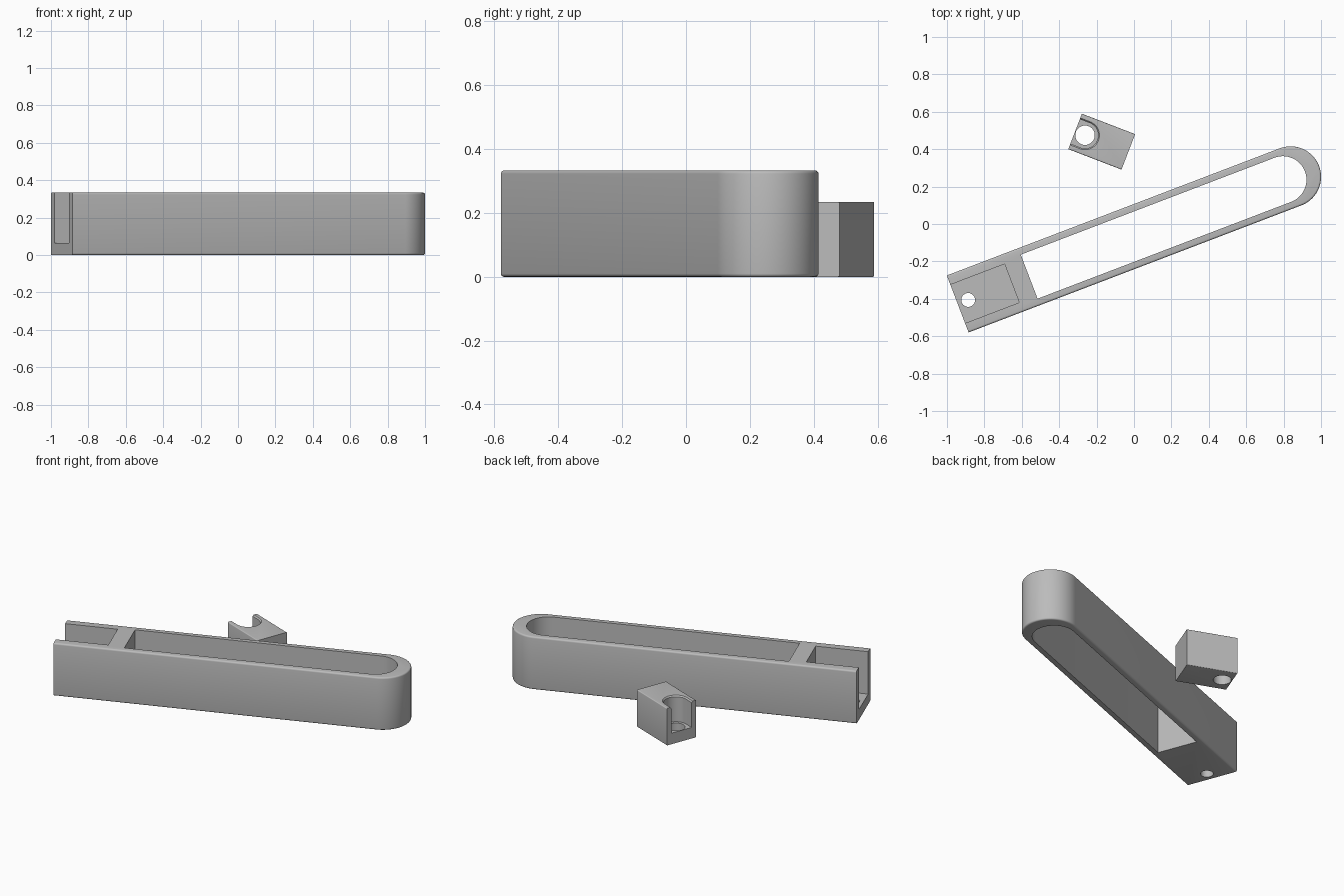
import bpy, bmesh, math
from mathutils import Matrix

if "Cube" in bpy.data.objects:
    bpy.data.objects.remove(bpy.data.objects["Cube"])

grey = bpy.data.materials.new("plain_grey")
grey.diffuse_color = (0.5, 0.5, 0.5, 1)
grey.use_nodes = True
grey.node_tree.nodes["Principled BSDF"].inputs["Base Color"].default_value = grey.diffuse_color


def outline(u0, u1, half, rounded):
    """Flat end at u0; square end at u1, or a semicircle centred on u1."""
    pts = [(u0, half), (u0, -half)]
    if rounded:
        n = 40
        for i in range(n + 1):
            a = -math.pi / 2 + math.pi * i / n
            pts.append((u1 + half * math.cos(a), half * math.sin(a)))
    else:
        pts += [(u1, -half), (u1, half)]
    return pts


def circle(u, r, n=40):
    return [(u + r * math.cos(math.tau * i / n), r * math.sin(math.tau * i / n)) for i in range(n)]


def loft(name, layers, place):
    """Join stacked (z, outline) layers into a closed solid."""
    bm = bmesh.new()
    rings = [[bm.verts.new((x, y, z)) for x, y in pts] for z, pts in layers]
    n = len(rings[0])
    bm.faces.new(rings[0])
    bm.faces.new(rings[-1])
    for a, b in zip(rings, rings[1:]):
        for i in range(n):
            bm.faces.new((a[i], a[(i + 1) % n], b[(i + 1) % n], b[i]))
    bmesh.ops.recalc_face_normals(bm, faces=bm.faces)
    me = bpy.data.meshes.new(name)
    bm.to_mesh(me)
    bm.free()
    me.materials.append(grey)
    ob = bpy.data.objects.new(name, me)
    ob.matrix_world = place
    bpy.context.collection.objects.link(ob)
    return ob


def soft_bar(u0, u1, half, height, rounded, e):
    """Layers of a bar whose long top and bottom edges are eased by e."""
    steps = [math.pi / 2 * i / 4 for i in range(5)]
    low = [(e - e * math.cos(t), half - e + e * math.sin(t)) for t in steps]
    prof = low + [(height - z, h) for z, h in reversed(low)]
    return [(z, outline(u0, u1, h, rounded)) for z, h in prof]


def cut(ob, cutters):
    bpy.ops.object.select_all(action='DESELECT')
    bpy.context.view_layer.objects.active = ob
    ob.select_set(True)
    for c in cutters:
        m = ob.modifiers.new("cut", 'BOOLEAN')
        m.operation, m.solver, m.object = 'DIFFERENCE', 'EXACT', c
        bpy.ops.object.modifier_apply(modifier=m.name)
    for c in cutters:
        bpy.data.objects.remove(c)
    bpy.ops.object.shade_smooth_by_angle(angle=math.radians(30))


# Long slotted arm, lying diagonally, with a pocket at its square end
arm_place = Matrix.Translation((-0.9425, -0.4275, 0)) @ Matrix.Rotation(math.radians(20.9), 4, 'Z')
arm = loft("slotted_arm", soft_bar(0, 1.905, 0.163, 0.333, True, 0.01), arm_place)
slot = outline(0.409, 1.861, 0.126, True)
pocket = outline(-0.1, 0.31, 0.11, False)
pin = circle(0.06, 0.037)
cut(arm, [
    loft("slot_cutter", [(-0.1, slot), (0.5, slot)], arm_place),
    loft("pocket_cutter", [(0.065, pocket), (0.5, pocket)], arm_place),
    loft("hole_cutter", [(-0.1, pin), (0.2, pin)], arm_place),
])

# Small separate block with an open seat and a through hole
block_place = Matrix.Translation((-0.315, 0.495, 0)) @ Matrix.Rotation(math.radians(-21), 4, 'Z')
block = loft("clamp_block", soft_bar(0, 0.305, 0.1015, 0.235, False, 0.005), block_place)
seat = [(0.07, 0.07), (0.227, 0.07), (0.235, 0.077), (0.26, 0.077)]
bore = circle(0.057, 0.052)
cut(block, [
    loft("seat_cutter", [(z, outline(-0.1, 0.057, h, True)) for z, h in seat], block_place),
    loft("bore_cutter", [(-0.1, bore), (0.15, bore)], block_place),
])
